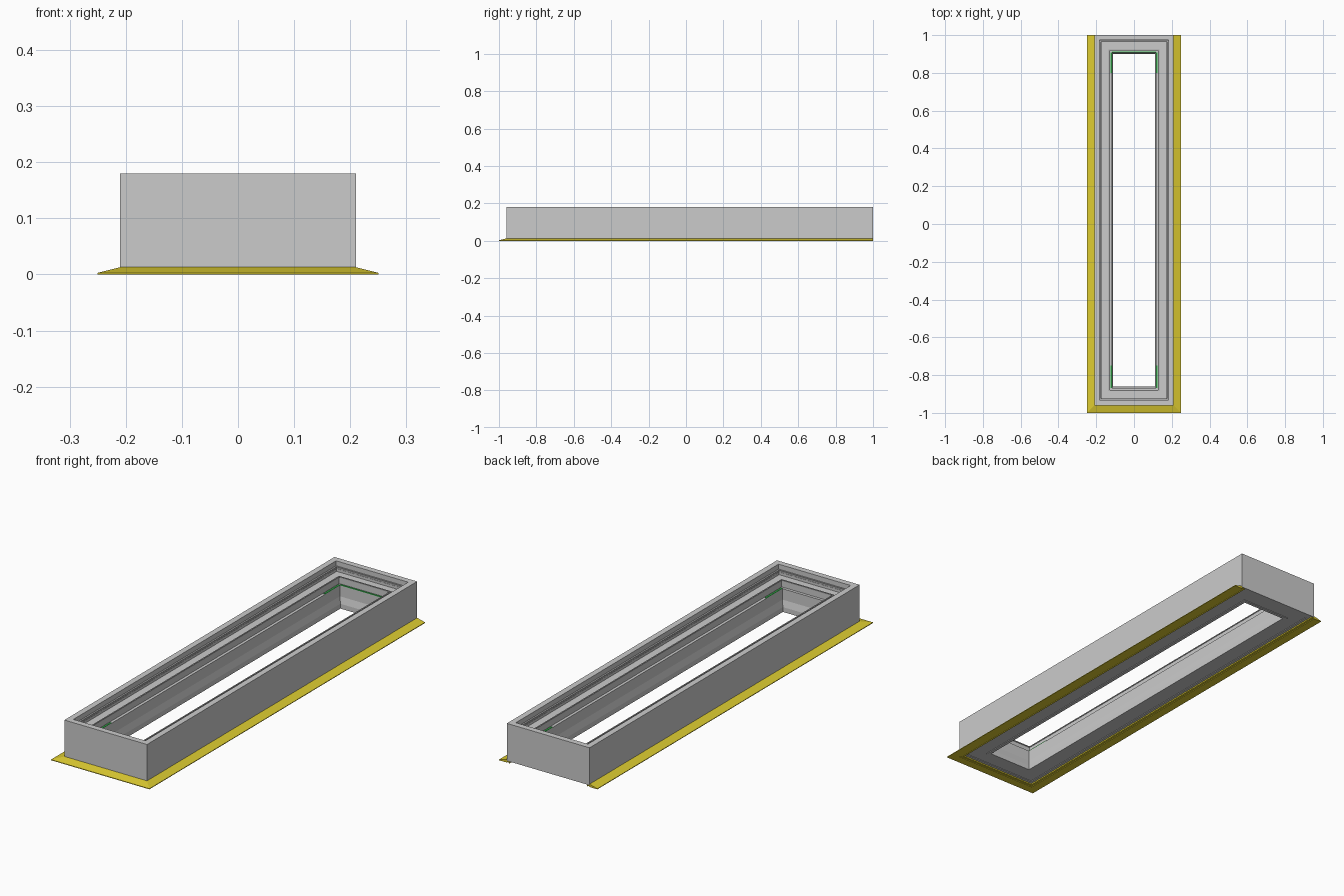
import bpy, bmesh

if "Cube" in bpy.data.objects:
    bpy.data.objects.remove(bpy.data.objects["Cube"])

HX, Y0, Y1 = 0.21, -0.96, 1.0   # outer footprint of the channel frame


def material(name, color):
    m = bpy.data.materials.new(name)
    m.diffuse_color = color
    m.use_nodes = True
    m.node_tree.nodes["Principled BSDF"].inputs["Base Color"].default_value = m.diffuse_color
    return m


def finish(name, bm, mat=None):
    bmesh.ops.recalc_face_normals(bm, faces=bm.faces[:])
    me = bpy.data.meshes.new(name)
    bm.to_mesh(me)
    bm.free()
    ob = bpy.data.objects.new(name, me)
    bpy.context.collection.objects.link(ob)
    if mat:
        me.materials.append(mat)
    return ob


def ring(name, profile, mat=None):
    """Sweep a closed (inset, z) profile round the rectangular footprint."""
    bm = bmesh.new()
    loops = [[bm.verts.new(c) for c in ((-HX + d, Y0 + d, z), (HX - d, Y0 + d, z),
                                        (HX - d, Y1 - d, z), (-HX + d, Y1 - d, z))]
             for d, z in profile]
    for a, b in zip(loops, loops[1:] + loops[:1]):
        for i in range(4):
            j = (i + 1) % 4
            bm.faces.new((a[i], a[j], b[j], b[i]))
    return finish(name, bm, mat)


def skirt(name, profile, mat):
    """Sweep a profile along the two sides and the front, open at the back."""
    bm = bmesh.new()
    secs = [[bm.verts.new((sx * (HX - d), Y1 if back else Y0 + d, z)) for d, z in profile]
            for sx, back in ((-1, True), (-1, False), (1, False), (1, True))]
    n = len(profile)
    for a, b in zip(secs, secs[1:]):
        for i in range(n):
            j = (i + 1) % n
            bm.faces.new((a[i], a[j], b[j], b[i]))
    bm.faces.new(secs[0])
    bm.faces.new(secs[-1])
    return finish(name, bm, mat)


def box(name, x0, x1, y0, y1, z0, z1, mat=None):
    bm = bmesh.new()
    bmesh.ops.create_cube(bm, size=1)
    for v in bm.verts:
        v.co = (x1 if v.co.x > 0 else x0, y1 if v.co.y > 0 else y0, z1 if v.co.z > 0 else z0)
    return finish(name, bm, mat)


yellow = material("yellow", (0.72, 0.60, 0.03, 1))
green = material("green", (0.05, 0.6, 0.1, 1))
dark = material("dark_grey", (0.42, 0.42, 0.42, 1))

# Stepped channel frame: rim, glazing ledge, lower ledge, sloped foot
ring("channel_frame", [
    (0.0, 0.008), (0.0, 0.18), (0.027, 0.18), (0.027, 0.150), (0.037, 0.150),
    (0.037, 0.138), (0.080, 0.138), (0.080, 0.110), (0.093, 0.110),
    (0.093, 0.060), (0.100, 0.030), (0.100, 0.008), (0.085, 0.008),
    (0.085, 0.011), (0.025, 0.011), (0.025, 0.008)])

# Dark gasket strips lying on the two ledges
ring("upper_gasket", [(0.028, 0.150), (0.028, 0.158), (0.036, 0.158), (0.036, 0.150)], dark)
ring("lower_gasket", [(0.076, 0.138), (0.076, 0.143), (0.082, 0.143), (0.082, 0.138)], dark)

# Sloped yellow skirt round the front and the sides, with its inner lip
skirt("edge_skirt", [(-0.04, 0.0), (-0.04, 0.003), (0.0, 0.013), (0.001, 0.013),
                     (0.001, 0.006), (0.014, 0.006), (0.014, 0.0), (0.011, 0.0),
                     (0.011, 0.003), (0.0, 0.003), (0.0, 0.0)], yellow)

# Green corner markers on the lower ledge
gx = HX - 0.093
for side, s in (("left", -1), ("right", 1)):
    xa, xb = sorted((s * gx, s * (gx + 0.008)))
    box("back_marker_" + side, xa, xb, 0.80, 0.907, 0.110, 0.113, green)
    box("front_marker_" + side, xa, xb, -0.867, -0.75, 0.110, 0.113, green)
box("back_marker", -gx, gx, 0.907, 0.914, 0.110, 0.113, green)
